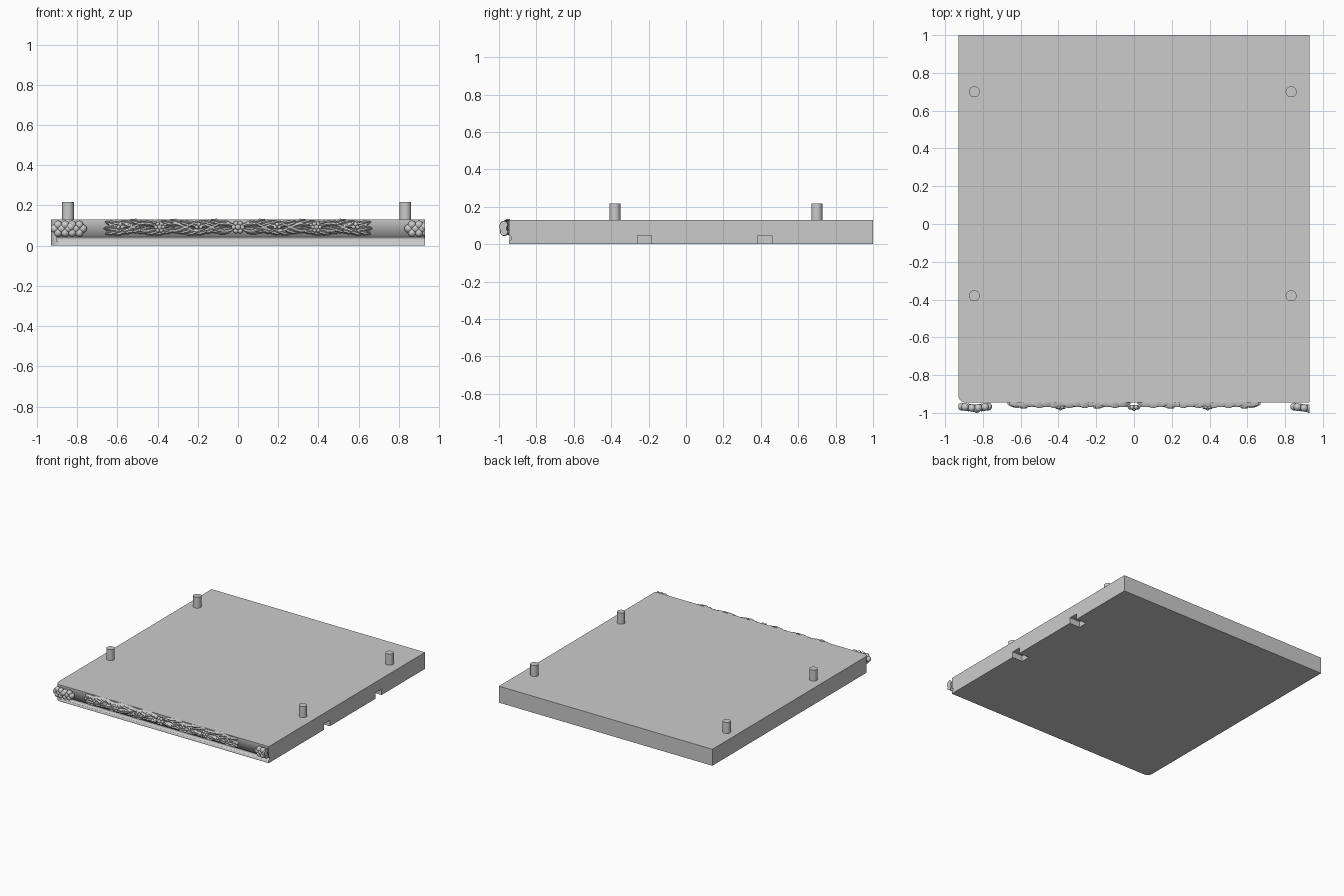
import bpy, bmesh, math
from mathutils import Matrix, Vector

cube = bpy.data.objects.get("Cube")
if cube:
    bpy.data.objects.remove(cube, do_unlink=True)

stone = bpy.data.materials.new("plain_grey")
stone.use_nodes = True
GREY = (0.6, 0.6, 0.6, 1)
stone.diffuse_color = GREY
stone.node_tree.nodes["Principled BSDF"].inputs["Base Color"].default_value = GREY

W, FRONT, BACK, TOP = 0.93, -0.946, 1.0, 0.13


def finish(name, bm, smooth=True):
    bmesh.ops.recalc_face_normals(bm, faces=bm.faces)
    mesh = bpy.data.meshes.new(name)
    bm.to_mesh(mesh)
    bm.free()
    obj = bpy.data.objects.new(name, mesh)
    bpy.context.collection.objects.link(obj)
    mesh.materials.append(stone)
    if smooth:
        bpy.ops.object.select_all(action="DESELECT")
        obj.select_set(True)
        bpy.context.view_layer.objects.active = obj
        bpy.ops.object.shade_smooth_by_angle(angle=math.radians(40))
    return obj


def box(name, low, high):
    bm = bmesh.new()
    low, high = Vector(low), Vector(high)
    bmesh.ops.create_cube(bm, size=1, matrix=Matrix.Translation((low + high) / 2)
                          @ Matrix.Diagonal((*(high - low), 1)))
    return finish(name, bm, False)


def cut(target, cutter):
    mod = target.modifiers.new(cutter.name, "BOOLEAN")
    mod.operation, mod.object, mod.solver = "DIFFERENCE", cutter, "EXACT"
    cutter.hide_render = True
    cutter.hide_set(True)


def ball(bm, centre, radius, squash=1):
    bmesh.ops.create_uvsphere(bm, u_segments=16, v_segments=10, radius=radius,
                              matrix=Matrix.Translation(centre) @ Matrix.Diagonal((1, squash, 1, 1)))


def leaf(bm, x, z, length, width, angle, lift=0.022):
    """Pointed leaf with a raised midrib, its back set into the front face."""
    spin = Matrix.Translation((x, FRONT, z)) @ Matrix.Rotation(angle, 4, "Y")
    rows, steps = [], 8
    for i in range(steps + 1):
        t = i / steps
        half = width / 2 * math.sin(math.pi * t) ** 0.8 * (1 if i % 2 else 0.8) + 0.001
        rise = lift * (0.35 + 0.65 * math.sin(math.pi * t))
        section = [(-half, 0.004), (-half, -rise * 0.4), (-half / 2, -rise),
                   (0, -rise * 0.75), (half / 2, -rise), (half, -rise * 0.4), (half, 0.004)]
        rows.append([bm.verts.new(spin @ Vector((t * length, y, w))) for w, y in section])
    for a, b in zip(rows, rows[1:]):
        for j in range(len(a)):
            k = (j + 1) % len(a)
            bm.faces.new((a[j], a[k], b[k], b[j]))
    bm.faces.new(rows[0])
    bm.faces.new(rows[-1])


# Slab with one rounded front corner
bm = bmesh.new()
R = 0.04
outline = [(W, FRONT), (W, BACK), (-W, BACK)]
for i in range(9):
    a = math.pi + i * math.pi / 16
    outline.append((-W + R + R * math.cos(a), FRONT + R + R * math.sin(a)))
base = bm.faces.new([bm.verts.new((x, y, 0)) for x, y in outline])
up = bmesh.ops.extrude_face_region(bm, geom=[base])["geom"]
bmesh.ops.translate(bm, vec=(0, 0, TOP), verts=[v for v in up if isinstance(v, bmesh.types.BMVert)])
slab = finish("slab", bm)

# Shallow rounded groove along the front edge
bm = bmesh.new()
bmesh.ops.create_cone(bm, cap_ends=True, segments=24, radius1=0.013, radius2=0.013, depth=2 * W,
                      matrix=Matrix.Translation((0.03, FRONT, 0.033)) @ Matrix.Rotation(math.pi / 2, 4, "Y"))
cut(slab, finish("groove_cutter", bm))

# Two clip notches under one side
for n, y in enumerate((-0.222, 0.423)):
    cut(slab, box(f"notch_cutter_{n}", (W - 0.09, y - 0.037, -0.02), (W + 0.02, y + 0.037, 0.046)))

# Locating pegs
for side, x in (("right", -0.845), ("left", 0.832)):
    for place, y in (("front", -0.38), ("back", 0.70)):
        bm = bmesh.new()
        bmesh.ops.create_cone(bm, cap_ends=True, segments=32, radius1=0.029, radius2=0.029, depth=0.095,
                              matrix=Matrix.Translation((x, y, 0.17)))
        finish(f"{place}_{side}_peg", bm)


# Berry clusters, trimmed flush with the slab ends
def berries(name, centre, limit):
    bm = bmesh.new()
    for row, (count, z) in enumerate(((4, 0.108), (5, 0.085), (4, 0.065))):
        for i in range(count):
            off = (i - (count - 1) / 2) * 0.035
            bulge = 0.012 * (1 - abs(off) / 0.09)
            ball(bm, (centre + off, FRONT - 0.018 - bulge, z - 0.004 * (row == 0)), 0.0205)
    ball(bm, (centre + 0.01, FRONT - 0.0335, 0.094), 0.0205)
    for side in (-1, 1):
        cutting = bmesh.ops.bisect_plane(bm, geom=bm.verts[:] + bm.edges[:] + bm.faces[:],
                                         plane_co=(side * limit, 0, 0), plane_no=(side, 0, 0), clear_outer=True)
        rim = [e for e in cutting["geom_cut"] if isinstance(e, bmesh.types.BMEdge)]
        bmesh.ops.holes_fill(bm, edges=rim, sides=0)
    finish(name, bm)


berries("right_berries", -0.842, W)
berries("left_berries", 0.918, W)

# Leafy garland: overlapping leaves fanning outward from the middle
MID = 0.092
bm = bmesh.new()
for side in (-1, 1):
    for i in range(15):
        x = side * (0.02 + i * 0.04)
        wave = 0.006 * math.sin(i * 1.3)
        for tilt in (-1, 1):
            heading = tilt * 0.28
            angle = heading if side > 0 else math.pi - heading
            leaf(bm, x, MID + wave - tilt * 0.007, 0.085, 0.032, angle, 0.024 + 0.004 * (i % 2))
    leaf(bm, side * 0.57, MID - 0.006, 0.10, 0.035, 0 if side > 0 else math.pi, 0.028)
finish("leaf_garland", bm)

# Stems weaving through the leaves
for phase in (0, 1):
    curve = bpy.data.curves.new("garland_stem", "CURVE")
    curve.dimensions, curve.bevel_depth, curve.bevel_resolution = "3D", 0.006, 2
    line = curve.splines.new("POLY")
    line.points.add(80)
    for i, p in enumerate(line.points):
        x = -0.64 + 1.28 * i / 80
        p.co = (x, FRONT - 0.018, MID + 0.02 * math.sin(x * 24 + phase * math.pi), 1)
    curve.materials.append(stone)
    bpy.context.collection.objects.link(bpy.data.objects.new(f"garland_stem_{phase}", curve))

# Flowers spaced along the garland
for n, x in enumerate((-0.39, 0, 0.39)):
    bm = bmesh.new()
    size = 1.2 if x == 0 else 1
    for k in range(6):
        a = k * math.pi / 3
        ball(bm, (x + 0.018 * size * math.cos(a), FRONT - 0.024, MID + 0.018 * size * math.sin(a)),
             0.010 * size)
    ball(bm, (x, FRONT - 0.029, MID), 0.012 * size)
    finish(f"flower_{n}", bm)

# Small buds between the flowers
bm = bmesh.new()
for x in (-0.585, -0.195, 0.195, 0.585):
    for dx, dz in ((-0.01, 0), (0.01, 0), (0, 0.014)):
        ball(bm, (x + dx, FRONT - 0.022, MID + dz), 0.010)
finish("garland_buds", bm)
